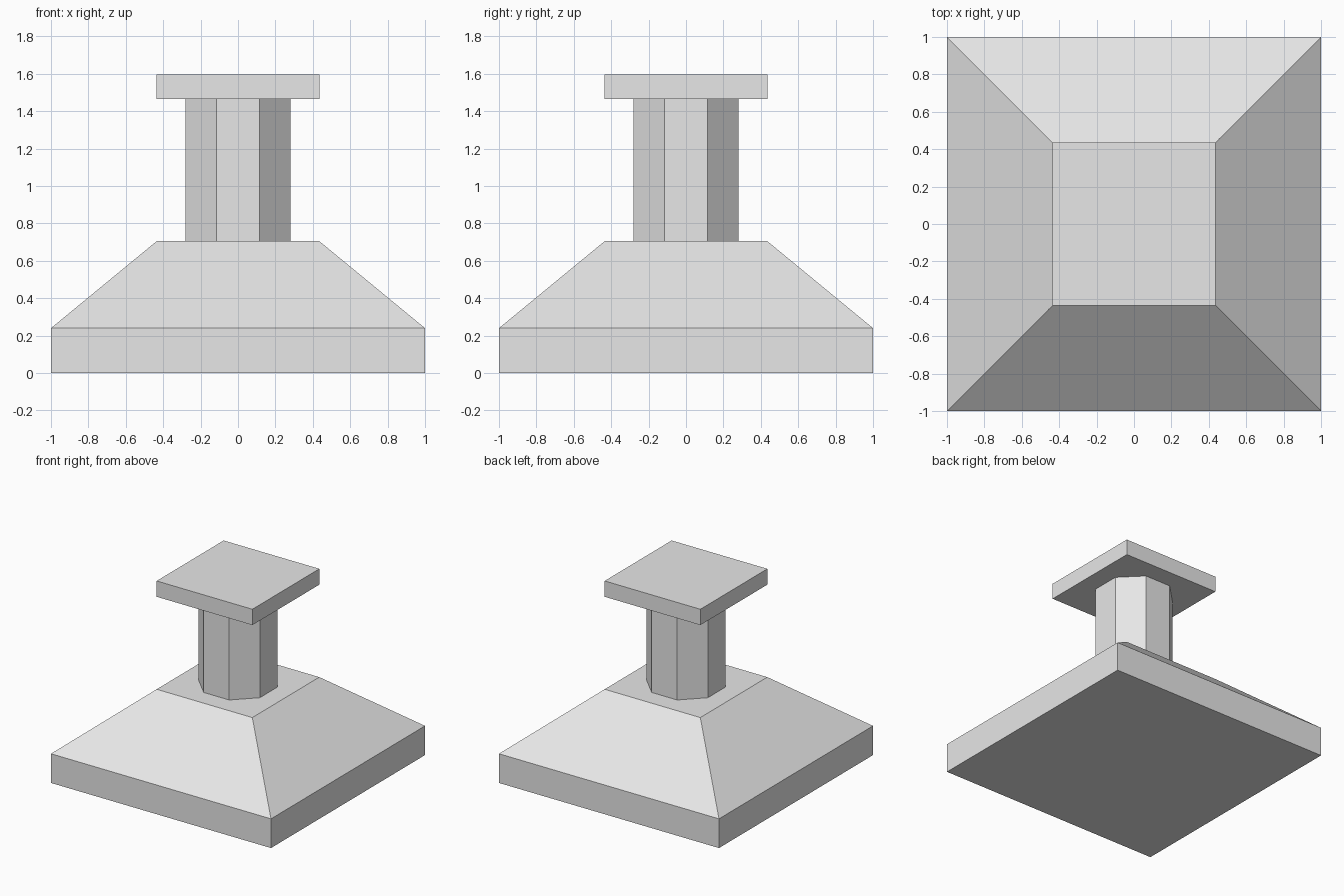
import bpy, bmesh, math
from mathutils import Matrix

cube = bpy.data.objects.get("Cube")
if cube:
    bpy.data.objects.remove(cube, do_unlink=True)

GREY = (0.8, 0.8, 0.8, 1.0)
grey = bpy.data.materials.new("plain_grey")
grey.use_nodes = True
grey.diffuse_color = GREY
grey.node_tree.nodes["Principled BSDF"].inputs["Base Color"].default_value = GREY


def lathe_prism(name, sides, rings):
    """Stack regular polygon rings, given as (apothem, z), into a closed solid."""
    bm = bmesh.new()
    loops = []
    for apothem, z in rings:
        radius = apothem / math.cos(math.pi / sides)
        loop = []
        for i in range(sides):
            angle = (i + 0.5) * math.tau / sides
            loop.append(bm.verts.new((radius * math.cos(angle), radius * math.sin(angle), z)))
        loops.append(loop)
    for low, high in zip(loops, loops[1:]):
        for i in range(sides):
            j = (i + 1) % sides
            bm.faces.new((low[i], low[j], high[j], high[i]))
    bm.faces.new(loops[0][::-1])
    bm.faces.new(loops[-1])
    bmesh.ops.recalc_face_normals(bm, faces=bm.faces)
    mesh = bpy.data.meshes.new(name)
    bm.to_mesh(mesh)
    bm.free()
    mesh.materials.append(grey)
    obj = bpy.data.objects.new(name, mesh)
    bpy.context.collection.objects.link(obj)
    return obj


# Square plinth with sloping shoulders
lathe_prism("base", 4, [(1.0, 0.0), (1.0, 0.24), (0.435, 0.705)])
# Eight-sided post
lathe_prism("column", 8, [(0.28, 0.705), (0.28, 1.465)])
# Square slab on top
lathe_prism("cap", 4, [(0.435, 1.465), (0.435, 1.595)])
